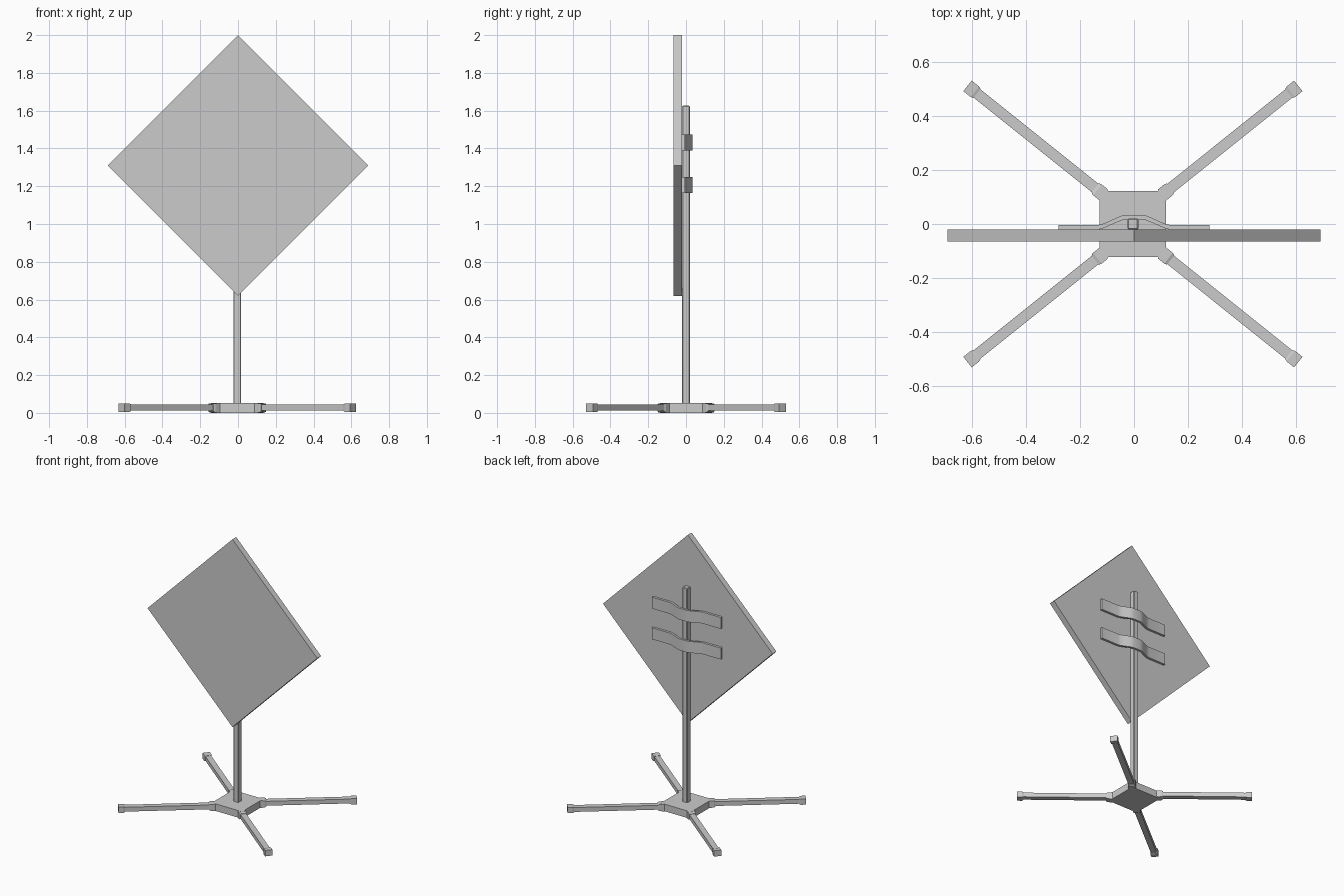
import bpy, bmesh, math
from mathutils import Vector

if "Cube" in bpy.data.objects:
    bpy.data.objects.remove(bpy.data.objects["Cube"])

CX = -0.004  # stand is slightly off the panel centre


def make(name, verts, faces):
    me = bpy.data.meshes.new(name)
    me.from_pydata([tuple(v) for v in verts], [], faces)
    bm = bmesh.new()
    bm.from_mesh(me)
    bmesh.ops.recalc_face_normals(bm, faces=bm.faces)
    bm.to_mesh(me)
    bm.free()
    ob = bpy.data.objects.new(name, me)
    bpy.context.collection.objects.link(ob)
    return ob


def loft(name, rings):
    """Closed solid through rings with equal point counts."""
    n = len(rings[0])
    verts = [p for r in rings for p in r]
    faces = [list(range(n)), list(range((len(rings) - 1) * n, len(rings) * n))]
    for k in range(len(rings) - 1):
        for i in range(n):
            j = (i + 1) % n
            faces.append([k * n + i, k * n + j, (k + 1) * n + j, (k + 1) * n + i])
    return make(name, verts, faces)


def bevel(ob, width):
    m = ob.modifiers.new("bevel", "BEVEL")
    m.width, m.segments = width, 1


# diamond sign panel
diamond = [(0, 2.0), (-0.69, 1.31), (0, 0.62), (0.69, 1.31)]
loft("sign_panel", [[(x, y, z) for x, z in diamond] for y in (-0.065, -0.021)])

# square post
h = 0.02
square = [(-h, -h), (h, -h), (h, h), (-h, h)]
post = loft("post", [[(CX + x, y, z) for x, y in square] for z in (0.03, 1.627)])
bevel(post, 0.004)

# bent straps clamping the post to the panel
half = [(0.28, 0), (0.135, 0), (0.12, 0.003), (0.10, 0.011), (0.06, 0.029),
        (0.045, 0.035), (0.03, 0.038)]
path = half + [(-x, y) for x, y in reversed(half)]
for label, z0 in (("lower", 1.165), ("upper", 1.39)):
    rings = []
    for x, y in path:
        a, b = y - 0.021, y - 0.004
        rings.append([(x, a, z0), (x, b, z0), (x, b, z0 + 0.084), (x, a, z0 + 0.084)])
    strap = loft(label + "_strap", rings)
    bpy.context.view_layer.objects.active = strap
    strap.select_set(True)
    bpy.ops.object.shade_smooth_by_angle(angle=math.radians(30))
    strap.select_set(False)

# hub plate with four flared corners
corner = [(0.123, 0.087), (0.138, 0.100), (0.107, 0.138), (0.092, 0.123)]
outline = []
for sx, sy in ((1, 1), (-1, 1), (-1, -1), (1, -1)):
    pts = [(x * sx, y * sy) for x, y in corner]
    outline += pts if sx * sy > 0 else pts[::-1]
hub = loft("hub", [[(CX + x, y, z) for x, y in outline] for z in (0, 0.052)])


# legs, collars and end caps
def leg_part(name, sx, sy, sections):
    end = Vector((0.612, 0.511))
    d = Vector((0.781, 0.625)).normalized()
    n = Vector((-d.y, d.x))
    rings = []
    for back, hw, z0, z1 in sections:
        c = end - d * back
        ring = []
        for s, z in ((-1, z0), (1, z0), (1, z1), (-1, z1)):
            p = c + n * hw * s
            ring.append((CX + p.x * sx, p.y * sy, z))
        rings.append(ring)
    return loft(name, rings)


for fy, sy in (("front", -1), ("back", 1)):
    for fx, sx in (("left", -1), ("right", 1)):
        tag = fy + "_" + fx
        leg_part(tag + "_leg", sx, sy, [(0.66, 0.02, 0.012, 0.044), (0.02, 0.02, 0.012, 0.044)])
        leg_part(tag + "_end_cap", sx, sy, [(0.045, 0.021, 0.010, 0.046), (0.035, 0.025, 0.006, 0.049),
                                            (0, 0.025, 0.006, 0.049)])
        leg_part(tag + "_collar", sx, sy, [(0.645, 0.0255, 0.003, 0.051), (0.615, 0.0255, 0.003, 0.051),
                                           (0.605, 0.022, 0.008, 0.047)])
